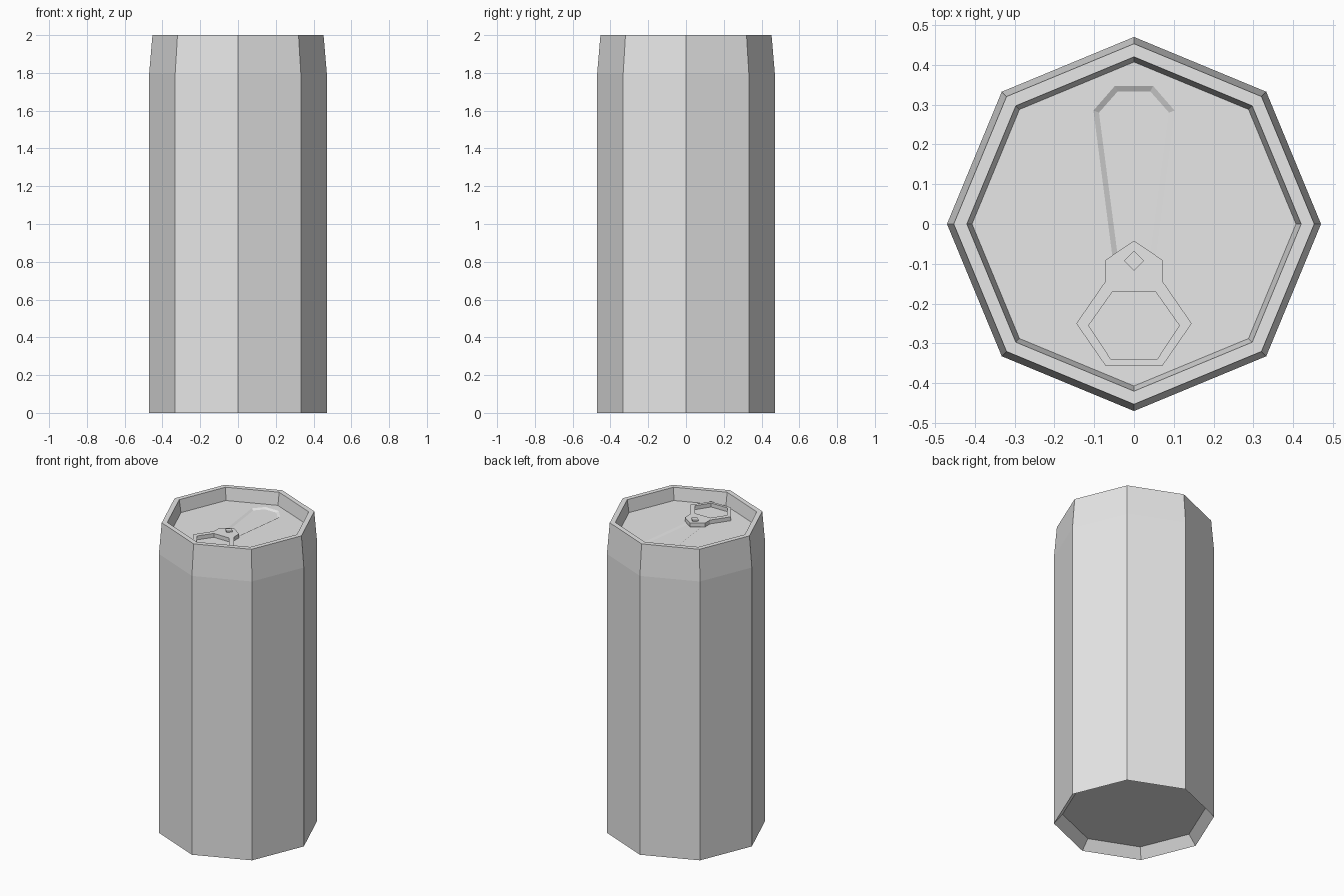
import bpy
import bmesh
import math

cube = bpy.data.objects.get("Cube")
if cube:
    bpy.data.objects.remove(cube, do_unlink=True)

metal = bpy.data.materials.new("light_grey_metal")
metal.use_nodes = True
metal.diffuse_color = (0.8, 0.8, 0.8, 1)
metal.node_tree.nodes["Principled BSDF"].inputs["Base Color"].default_value = (0.8, 0.8, 0.8, 1)

LID_Z = 1.92
LID_R = 0.407


def polygon(radius, sides=8, cx=0, cy=0):
    return [(cx + radius * math.cos(2 * math.pi * i / sides),
             cy + radius * math.sin(2 * math.pi * i / sides)) for i in range(sides)]


def mirrored(half):
    """Close a right-hand half outline across x = 0."""
    return half + [(-x, y) for x, y in reversed(half) if x > 0]


def loop(bm, points, z):
    verts = [bm.verts.new((x, y, z)) for x, y in points]
    edges = [bm.edges.new((v, verts[i - 1])) for i, v in enumerate(verts)]
    return verts, edges


def bridge(bm, a, b):
    for i in range(len(a)):
        bm.faces.new((a[i - 1], a[i], b[i], b[i - 1]))


def fill(bm, edges):
    bmesh.ops.triangle_fill(bm, edges=edges, use_beauty=True, normal=(0, 0, 1))


def finish(bm, name):
    mesh = bpy.data.meshes.new(name)
    bm.to_mesh(mesh)
    bm.free()
    mesh.materials.append(metal)
    obj = bpy.data.objects.new(name, mesh)
    bpy.context.collection.objects.link(obj)
    return obj


def plate(name, outline, z0, z1, hole=None):
    """Flat solid with an optional opening."""
    bm = bmesh.new()
    walls, top_edges, base_edges = [], [], []
    for points in [outline] + ([hole] if hole else []):
        top, te = loop(bm, points, z1)
        base, be = loop(bm, points, z0)
        top_edges += te
        base_edges += be
        walls.append((top, base))
    fill(bm, top_edges)
    fill(bm, base_edges)
    for top, base in walls:
        bridge(bm, top, base)
    bmesh.ops.recalc_face_normals(bm, faces=bm.faces)
    return finish(bm, name)


# Can shell: recessed base, straight sides, tapered shoulder, rim and inner wall
profile = [(0.42, 0.06), (0.47, 0), (0.47, 1.8), (0.453, 2), (0.42, 2), (LID_R, LID_Z)]
bm = bmesh.new()
rings = [loop(bm, polygon(r), z)[0] for r, z in profile]
for lower, upper in zip(rings, rings[1:]):
    bridge(bm, lower, upper)
bm.faces.new(list(reversed(rings[0])))
finish(bm, "can_body")

# Lid with a shallow pressed opening panel
panel_outer = mirrored([(0.048, -0.13), (0.102, 0.285), (0.048, 0.347)])
panel_inner = mirrored([(0.036, -0.118), (0.088, 0.28), (0.041, 0.333)])
bm = bmesh.new()
rim, rim_edges = loop(bm, polygon(LID_R), LID_Z)
outer, outer_edges = loop(bm, panel_outer, LID_Z)
fill(bm, rim_edges + outer_edges)
inner, _ = loop(bm, panel_inner, LID_Z - 0.008)
bridge(bm, outer, inner)
bm.faces.new(inner)
for face in bm.faces:
    face.normal_update()
    if face.normal.z < 0:
        face.normal_flip()
finish(bm, "lid")

# Pull tab with finger hole, and its rivet
tab = mirrored([(0, -0.042), (0.071, -0.09), (0.071, -0.143),
                (0.145, -0.25), (0.071, -0.357)])
finger_hole = mirrored([(0.054, -0.17), (0.114, -0.255), (0.058, -0.34)])
plate("pull_tab", tab, LID_Z, LID_Z + 0.025, finger_hole)
plate("tab_rivet", polygon(0.025, 4, 0, -0.092), LID_Z + 0.02, LID_Z + 0.034)
